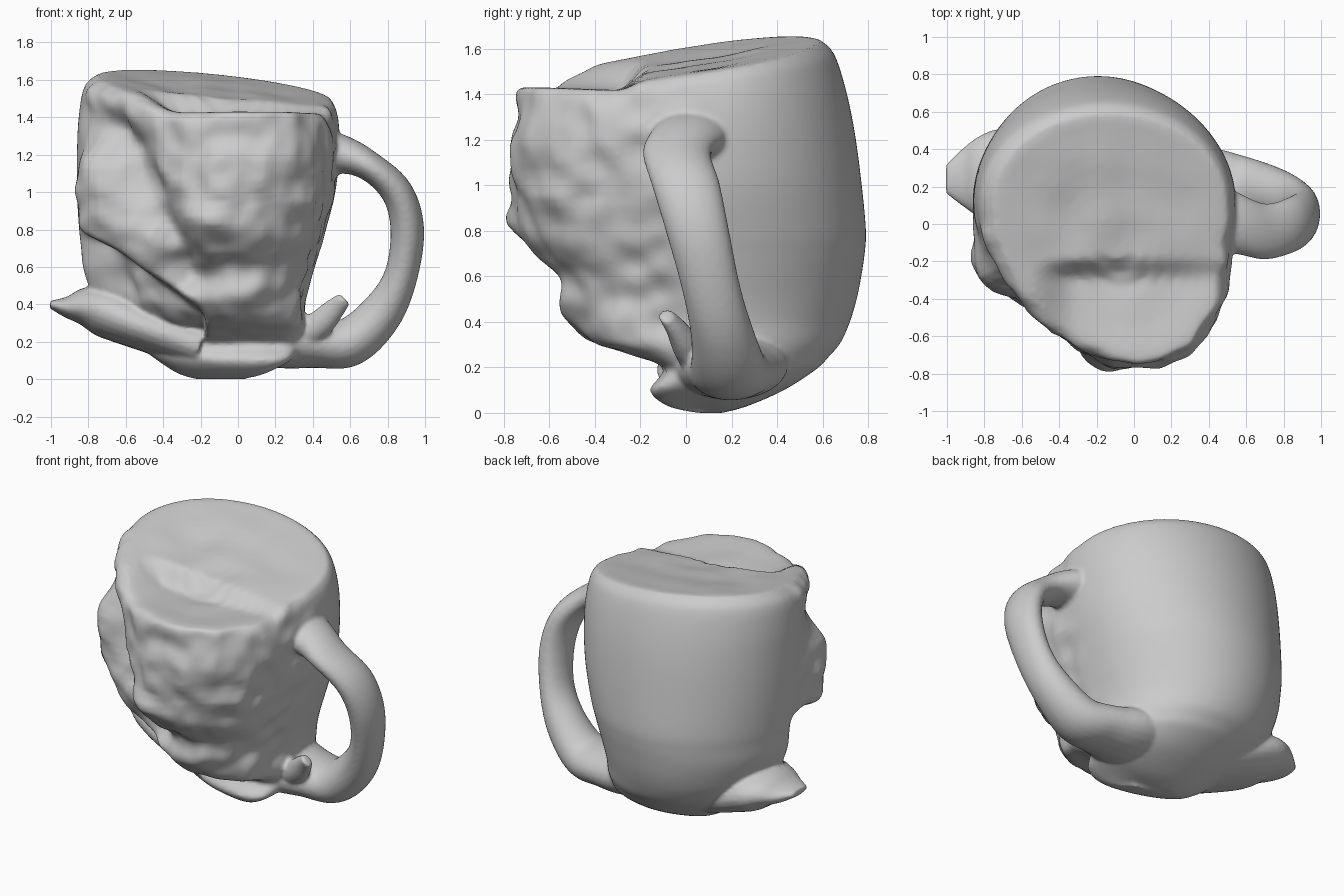
import bpy, bmesh, math
from mathutils import Vector, noise

if "Cube" in bpy.data.objects:
    bpy.data.objects.remove(bpy.data.objects["Cube"])


def spline(rows, n):
    """Catmull-Rom through rows of numbers, n steps per span."""
    out = []
    last = len(rows) - 1
    for i in range(last):
        a, b, c, d = (rows[min(max(j, 0), last)] for j in (i - 1, i, i + 1, i + 2))
        for s in range(n):
            t = s / n
            out.append([0.5 * (2 * q + (r - p) * t + (2 * p - 5 * q + 4 * r - u) * t * t
                               + (3 * q - p - 3 * r + u) * t ** 3)
                        for p, q, r, u in zip(a, b, c, d)])
    out.append(list(rows[-1]))
    return out


def skin(name, rings):
    """Closed skin over a list of equal rings."""
    bm = bmesh.new()
    vr = [[bm.verts.new(p) for p in ring] for ring in rings]
    n = len(vr[0])
    for lo, hi in zip(vr, vr[1:]):
        for i in range(n):
            j = (i + 1) % n
            bm.faces.new((lo[i], lo[j], hi[j], hi[i]))
    bm.faces.new(vr[0][::-1])
    bm.faces.new(vr[-1])
    bmesh.ops.recalc_face_normals(bm, faces=bm.faces)
    me = bpy.data.meshes.new(name)
    bm.to_mesh(me)
    bm.free()
    ob = bpy.data.objects.new(name, me)
    bpy.context.collection.objects.link(ob)
    return ob


def tube(name, rows, n=24):
    """Rows are x, y, z, thickness in the xz plane, half-width in y."""
    pts = spline(rows, 8)
    rings = []
    for k, (x, y, z, ra, rb) in enumerate(pts):
        p, q = pts[max(k - 1, 0)], pts[min(k + 1, len(pts) - 1)]
        t = Vector((q[0] - p[0], 0, q[2] - p[2])).normalized()
        nrm = Vector((-t.z, 0, t.x))
        rings.append([Vector((x, y, z)) + nrm * ra * math.cos(a) + Vector((0, rb * math.sin(a), 0))
                      for a in (2 * math.pi * i / n for i in range(n))])
    return skin(name, rings)


def bump(p, c, r):
    return math.exp(-sum(((a - b) / s) ** 2 for a, b, s in zip(p, c, r)))


def step(v):
    v = min(max(v, 0), 1)
    return v * v * (3 - 2 * v)


def top_z(x, y):
    """Tilted lid with a lower flat shelf at the front."""
    w = step((-0.18 - y) / 0.12) * step((x + 0.55) / 0.25)
    return (1.53 + 0.15 * y - 0.10 * x) * (1 - w) + (1.415 - 0.03 * (y + 0.3)) * w


# Body: z, left, right, front, back
levels = [
    (0.00, -0.22, -0.10, 0.05, 0.16), (0.03, -0.32, 0.10, -0.08, 0.27),
    (0.10, -0.43, 0.28, -0.16, 0.43), (0.19, -0.55, 0.35, -0.10, 0.57),
    (0.25, -0.64, 0.36, -0.22, 0.63), (0.31, -0.70, 0.36, -0.41, 0.68),
    (0.40, -0.76, 0.36, -0.49, 0.72), (0.50, -0.80, 0.38, -0.51, 0.75),
    (0.60, -0.83, 0.41, -0.55, 0.77), (0.70, -0.84, 0.44, -0.66, 0.785),
    (0.80, -0.85, 0.47, -0.72, 0.79), (1.00, -0.86, 0.52, -0.76, 0.77),
    (1.20, -0.86, 0.54, -0.76, 0.74), (1.36, -0.85, 0.54, -0.75, 0.70),
    (1.48, -0.82, 0.52, -0.75, 0.65), (1.53, -0.75, 0.49, -0.73, 0.59)]
N = 128
rings = []
for z, xl, xr, yf, yb in spline(levels, 5):
    ring = []
    cx, rx, cy = (xl + xr) / 2, (xr - xl) / 2, 0.12
    for i in range(N):
        a = 2 * math.pi * i / N
        c, s = math.cos(a), math.sin(a)
        x = cx + rx * c + 0.2 * min(s, 0) ** 2
        y = cy + s * ((yb - cy) if s > 0 else (cy - yf))
        h = z * (1 + (top_z(x, y) / 1.53 - 1) * (z / 1.53) ** 4)
        out = Vector((c, s, 0))
        front = step((0.15 - y) / 0.3)
        # Diagonal valley, crumpled nose and lip, and left flap
        line = -0.72 + (1.42 - h) * 0.52
        d = -0.13 * math.exp(-((x - line) / 0.11) ** 2) * front * step((h - 0.4) / 0.2) \
            * step((1.52 - h) / 0.2)
        d += 0.06 * bump((x, h), (-0.17, 0.84), (0.15, 0.09)) * front
        d += 0.05 * bump((x, h), (-0.02, 0.47), (0.2, 0.07)) * front
        d += 0.08 * bump((x, y, h), (-0.78, -0.25, 1.0), (0.2, 0.18, 0.35))
        # Undercut below the flap's slanting edge
        edge = 0.40 - 0.68 * (x + 0.2)
        d -= 0.17 * front * step((edge - h) / 0.10) * step((-0.15 - x) / 0.12) * step((h - 0.12) / 0.15)
        p = Vector((x, y, h))
        d += front * step(z / 0.4) * (0.03 * noise.noise(p * 4) + 0.025 * noise.noise(p * 9))
        ring.append(p + out * d)
    rings.append(ring)
# Lid: shrink the rim inwards over the tilted surface
rim = rings[-1]
for f in (0.93, 0.85, 0.75, 0.65, 0.55, 0.45, 0.35, 0.25, 0.15, 0.05):
    ring = []
    for p in rim:
        x, y = -0.14 + (p.x + 0.14) * f, p.y * f
        wob = 0.04 * noise.noise(Vector((x * 4, y * 4, 5)))
        ring.append(Vector((x, y, top_z(x, y) + 0.005 + (wob - 0.02) * (1 - f))))
    rings.append(ring)
body = skin("melted_mug", rings)

# Handle, swelling into the base
handle = tube("handle", [
    (0.30, 0.06, 1.20, 0.16, 0.22), (0.53, 0.01, 1.205, 0.11, 0.17),
    (0.70, -0.04, 1.14, 0.08, 0.15), (0.85, 0.00, 1.00, 0.085, 0.15),
    (0.905, 0.05, 0.80, 0.09, 0.14), (0.87, 0.11, 0.55, 0.09, 0.13),
    (0.765, 0.16, 0.35, 0.115, 0.14), (0.60, 0.19, 0.20, 0.13, 0.17),
    (0.42, 0.20, 0.19, 0.13, 0.21), (0.20, 0.19, 0.22, 0.16, 0.26),
    (-0.10, 0.16, 0.30, 0.18, 0.22)])

# Small horn between handle and body
horn = tube("handle_horn", [
    (0.32, 0.06, 0.22, 0.08, 0.08), (0.43, 0.01, 0.29, 0.075, 0.07),
    (0.51, -0.04, 0.37, 0.06, 0.05), (0.57, -0.09, 0.43, 0.04, 0.035)])

# Pointed fin on the left of the base
fin = tube("base_fin", [
    (-0.20, 0.14, 0.18, 0.13, 0.27), (-0.50, 0.19, 0.28, 0.13, 0.30),
    (-0.70, 0.23, 0.36, 0.14, 0.28), (-0.81, 0.25, 0.385, 0.11, 0.23),
    (-0.91, 0.25, 0.385, 0.06, 0.16), (-1.005, 0.24, 0.40, 0.02, 0.08)])

# Fuse all parts into one skin, like the scan
bpy.ops.object.select_all(action='DESELECT')
for ob in (body, handle, horn, fin):
    ob.select_set(True)
bpy.context.view_layer.objects.active = body
bpy.ops.object.join()
mod = body.modifiers.new("fuse", 'REMESH')
mod.mode = 'VOXEL'
mod.voxel_size = 0.013
mod.use_smooth_shade = True
soft = body.modifiers.new("soften", 'SMOOTH')
soft.factor = 0.5
soft.iterations = 4
